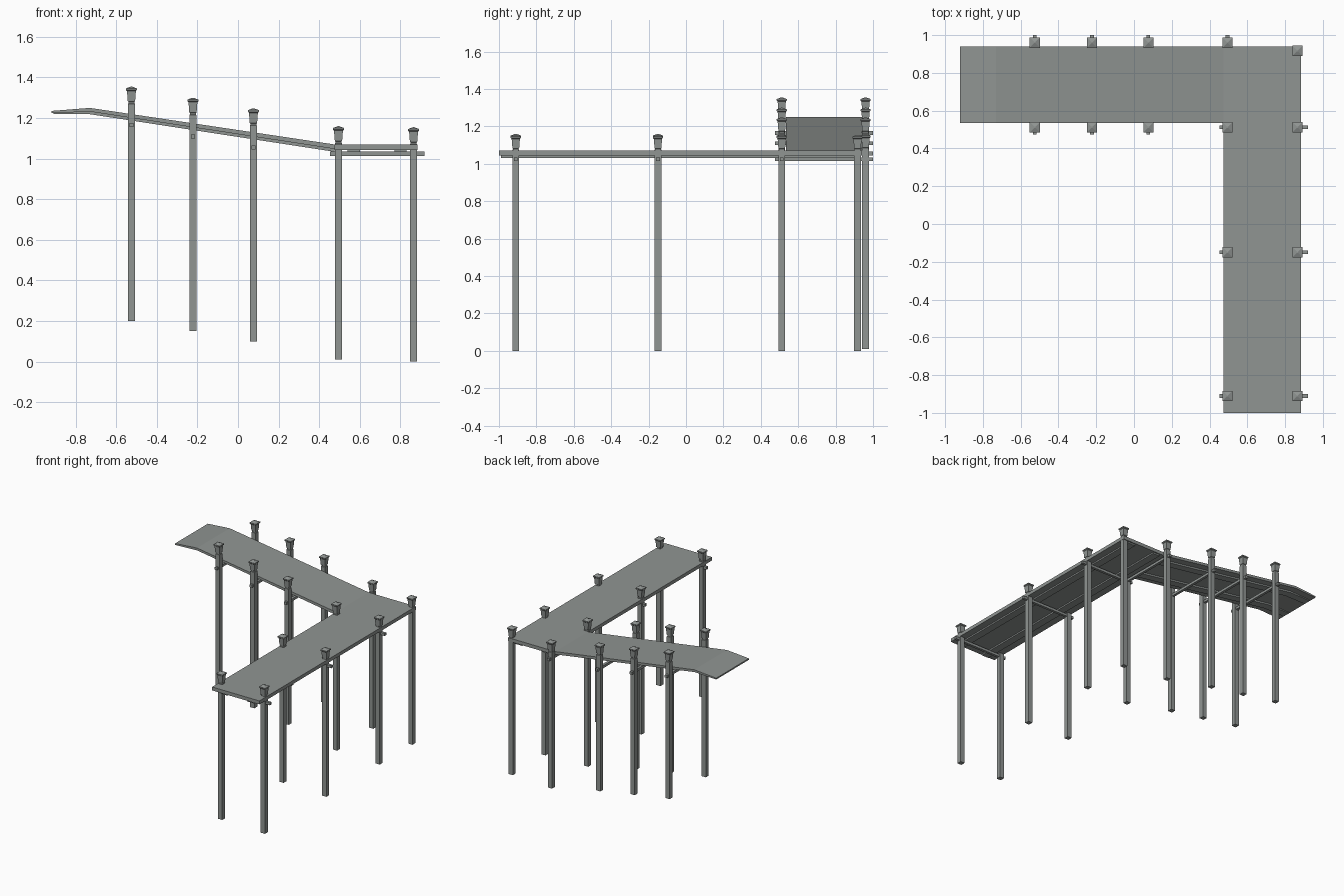
import bpy, bmesh

if "Cube" in bpy.data.objects:
    bpy.data.objects.remove(bpy.data.objects["Cube"])

wood = bpy.data.materials.new("weathered_grey")
wood.use_nodes = True
GREY = (0.28, 0.3, 0.29, 1)
wood.diffuse_color = GREY
wood.node_tree.nodes["Principled BSDF"].inputs["Base Color"].default_value = GREY


def finish(name, bm):
    bmesh.ops.recalc_face_normals(bm, faces=bm.faces)
    mesh = bpy.data.meshes.new(name)
    bm.to_mesh(mesh)
    bm.free()
    mesh.materials.append(wood)
    obj = bpy.data.objects.new(name, mesh)
    bpy.context.collection.objects.link(obj)
    return obj


def box(name, x0, x1, y0, y1, z0, z1):
    bm = bmesh.new()
    bmesh.ops.create_cube(bm, size=1)
    for v in bm.verts:
        v.co = (x1 if v.co.x > 0 else x0,
                y1 if v.co.y > 0 else y0,
                z1 if v.co.z > 0 else z0)
    return finish(name, bm)


def side_profile(name, points, y0, y1):
    """Extrude an x-z outline across y."""
    bm = bmesh.new()
    face = bm.faces.new([bm.verts.new((x, y0, z)) for x, z in points])
    new = bmesh.ops.extrude_face_region(bm, geom=[face])["geom"]
    verts = [g for g in new if isinstance(g, bmesh.types.BMVert)]
    bmesh.ops.translate(bm, verts=verts, vec=(0, y1 - y0, 0))
    return finish(name, bm)


def post(name, x, y, bottom, top):
    """Square post with a grooved neck, flared head and low pyramid cap."""
    sections = [(0.018, bottom), (0.018, top - 0.085), (0.015, top - 0.083),
                (0.015, top - 0.075), (0.018, top - 0.073), (0.022, top - 0.022),
                (0.027, top - 0.017), (0.027, top - 0.009), (0.003, top)]
    bm = bmesh.new()
    rings = [[bm.verts.new((x + sx * r, y + sy * r, z))
              for sx, sy in ((-1, -1), (1, -1), (1, 1), (-1, 1))]
             for r, z in sections]
    for low, high in zip(rings, rings[1:]):
        for i in range(4):
            j = (i + 1) % 4
            bm.faces.new((low[i], low[j], high[j], high[i]))
    bm.faces.new(rings[0])
    bm.faces.new(rings[-1])
    return finish(name, bm)


# Walkway decks
box("level_deck", 0.475, 0.885, -1, 0.94, 1.043, 1.07)
side_profile("ramp_deck", [(-0.92, 1.224), (-0.73, 1.232), (0.475, 1.048),
                           (0.475, 1.07), (-0.73, 1.25), (-0.92, 1.235)], 0.535, 0.94)

# Long bearers beneath the decks
for i, x in enumerate((0.57, 0.80)):
    box(f"level_bearer_{i}", x - 0.03, x + 0.03, -0.99, 0.93, 1.032, 1.043)
for i, y in enumerate((0.62, 0.855)):
    side_profile(f"ramp_bearer_{i}", [(-0.91, 1.219), (-0.73, 1.219), (0.475, 1.034),
                                      (0.475, 1.049), (-0.73, 1.233), (-0.91, 1.225)],
                 y - 0.03, y + 0.03)

# Ramp post pairs with crossbeams
B = 0.01
for i, (x, bottom, top, beam) in enumerate([(-0.525, 0.2, 1.355, 1.165),
                                            (-0.222, 0.15, 1.3, 1.11),
                                            (0.076, 0.1, 1.248, 1.055),
                                            (0.495, 0.01, 1.16, 1.024)]):
    for side, y in (("front", 0.512), ("back", 0.96)):
        post(f"ramp_post_{side}_{i}", x, y, bottom, top)
    box(f"ramp_crossbeam_{i}", x - B, x + B, 0.475, 1.0, beam - B, beam + B)

# Level walkway posts with crossbeams
for i, y in enumerate((-0.91, -0.15, 0.512)):
    post(f"level_post_left_{i}", 0.865, y, 0, 1.155)
    if y < 0:
        post(f"level_post_right_{i}", 0.495, y, 0.01, 1.16)
    box(f"level_crossbeam_{i}", 0.453, 0.92, y - B, y + B, 1.014, 1.034)
post("corner_post", 0.865, 0.917, 0, 1.155)
